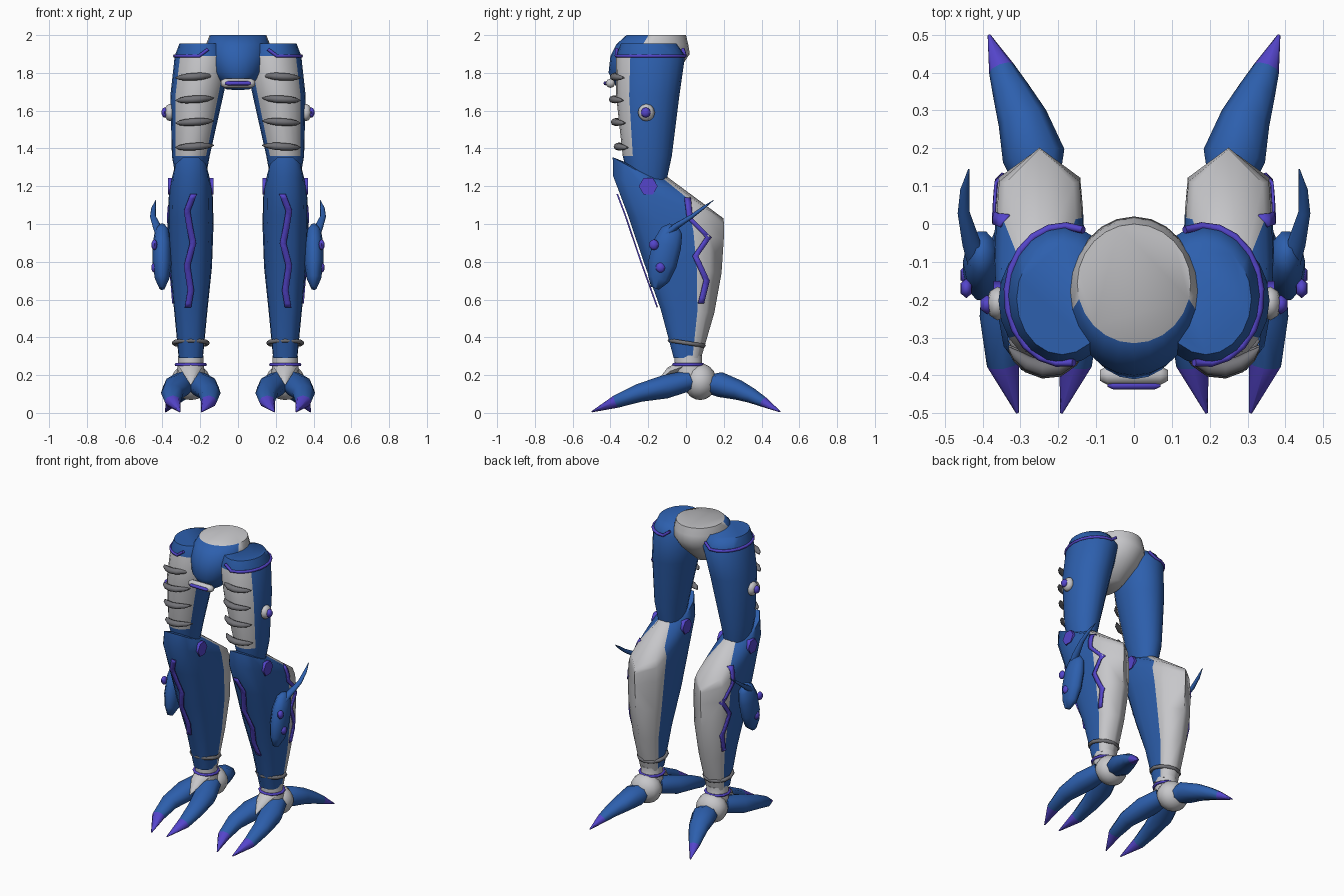
import bpy, bmesh
from math import sin, cos, pi, radians
from mathutils import Vector, Matrix
from mathutils.bvhtree import BVHTree

cube = bpy.data.objects.get("Cube")
if cube:
    bpy.data.objects.remove(cube, do_unlink=True)


def material(name, rgb):
    m = bpy.data.materials.new(name)
    m.use_nodes = True
    m.diffuse_color = (*rgb, 1)
    m.node_tree.nodes["Principled BSDF"].inputs["Base Color"].default_value = (*rgb, 1)
    return m


BLUE = material("blue", (0.026, 0.115, 0.42))
GREY = material("pale grey", (0.57, 0.57, 0.59))
DARK = material("dark grey", (0.17, 0.17, 0.185))
PURPLE = material("purple", (0.09, 0.06, 0.6))


def finish(name, bm, mats, mirror=True, thickness=0):
    """Turn a bmesh into a smooth-shaded object, mirrored for the other leg."""
    bmesh.ops.recalc_face_normals(bm, faces=bm.faces)
    mesh = bpy.data.meshes.new(name)
    bm.to_mesh(mesh)
    bm.free()
    ob = bpy.data.objects.new(name, mesh)
    bpy.context.collection.objects.link(ob)
    for m in mats:
        mesh.materials.append(m)
    bpy.ops.object.select_all(action="DESELECT")
    bpy.context.view_layer.objects.active = ob
    ob.select_set(True)
    bpy.ops.object.shade_smooth_by_angle(angle=radians(65))
    if thickness:
        ob.modifiers.new("thickness", "SOLIDIFY").thickness = thickness
    if mirror:
        ob.modifiers.new("other side", "MIRROR")
    return ob


def circle(n):
    return [(cos(2 * pi * i / n), sin(2 * pi * i / n)) for i in range(n)]


def skin(bm, rings, profile, paint, closed=False):
    """Bridge rings of points; paint(profile height, centre) picks the material."""
    loops = [[bm.verts.new(p) for p in ring] for ring in rings]
    n = len(profile)
    pairs = list(zip(loops, loops[1:] + loops[:1]))
    for a, b in pairs if closed else pairs[:-1]:
        for i in range(n):
            j = (i + 1) % n
            f = bm.faces.new((a[i], a[j], b[j], b[i]))
            f.material_index = paint((profile[i][1] + profile[j][1]) / 2, f.calc_center_median())
    if not closed:
        for loop in (loops[0], loops[-1]):
            f = bm.faces.new(loop)
            f.material_index = paint(1, f.calc_center_median())


def loft(name, rings, mats, profile, paint=lambda s, c: 0, mirror=True):
    """Rings are (centre x, half width, front y, front z, back y, back z)."""
    bm = bmesh.new()
    points = []
    for cx, rx, yf, zf, yb, zb in rings:
        points.append([(cx + rx * u, yf + (yb - yf) * (v + 1) / 2, zf + (zb - zf) * (v + 1) / 2)
                       for u, v in profile])
    skin(bm, points, profile, paint)
    return finish(name, bm, mats, mirror)


def tube(name, path, radii, mats, n=8, flat=1, paint=lambda s, c: 0,
         closed=False, mirror=True):
    """Sweep an oval along a path; flat scales its height."""
    bm = bmesh.new()
    path = [Vector(p) for p in path]
    last = len(path) - 1
    rings = []
    for k, (p, r) in enumerate(zip(path, radii)):
        nxt = path[(k + 1) % len(path)] if closed else path[min(k + 1, last)]
        prv = path[k - 1] if closed else path[max(k - 1, 0)]
        t = (nxt - prv).normalized()
        side = t.cross(Vector((0, 0, 1))).normalized()
        up = side.cross(t)
        rings.append([p + side * r * u + up * r * flat * v for u, v in circle(n)])
    skin(bm, rings, circle(n), paint, closed)
    return finish(name, bm, mats, mirror)


def ball(name, centre, size, mat, seg=10):
    bm = bmesh.new()
    place = Matrix.Translation(centre) @ Matrix.Diagonal((*size, 1))
    bmesh.ops.create_uvsphere(bm, u_segments=seg, v_segments=max(6, seg - 2), radius=1, matrix=place)
    return finish(name, bm, [mat])


def ribbon(name, target, line, width, start, direction):
    """Lay a zigzag plate on a surface by casting each point onto it."""
    tree = BVHTree.FromPolygons([v.co for v in target.data.vertices],
                                [p.vertices for p in target.data.polygons])
    bm = bmesh.new()
    line = [Vector(p) for p in line]
    dense = [a.lerp(b, k / 4) for a, b in zip(line, line[1:]) for k in range(4)] + line[-1:]
    previous = None
    for a, z in dense:
        pair = []
        for off in (-width / 2, width / 2):
            hit = tree.ray_cast(start(a + off, z), direction)[0]
            if hit:
                pair.append(bm.verts.new(hit - direction * 0.01))
        if previous and len(pair) == 2:
            bm.faces.new((previous[0], previous[1], pair[1], pair[0]))
        previous = pair if len(pair) == 2 else None
    finish(name, bm, [PURPLE], thickness=0.008)


# Pelvis: blue front, pale top and back
loft("pelvis", [(0, 0.15, -0.315, 2.0, 0.0, 2.0), (0, 0.17, -0.37, 1.95, 0.012, 1.95),
                (0, 0.174, -0.4, 1.89, 0.02, 1.9), (0, 0.145, -0.41, 1.8, -0.035, 1.82),
                (0, 0.065, -0.36, 1.71, -0.14, 1.72)],
     [BLUE, GREY], circle(24), lambda s, c: int(s > -0.15), mirror=False)
tube("belt_buckle", [(x, -0.4, 1.745) for x in (-0.09, -0.07, 0.07, 0.09)],
     (0.014, 0.025, 0.025, 0.014), [GREY], mirror=False)
tube("buckle_stripe", [(x, -0.426, 1.745) for x in (-0.07, -0.055, 0.055, 0.07)],
     (0.004, 0.011, 0.011, 0.004), [PURPLE], mirror=False)

# Thigh with pale front panel
loft("thigh", [(0.19, 0.12, -0.345, 1.955, -0.05, 1.955), (0.185, 0.15, -0.37, 1.89, -0.005, 1.89),
               (0.218, 0.14, -0.37, 1.68, -0.035, 1.68), (0.25, 0.1, -0.335, 1.36, -0.075, 1.36),
               (0.25, 0.075, -0.3, 1.22, -0.105, 1.22)],
     [BLUE, GREY], circle(20), lambda s, c: int(s < -0.57 and 1.36 < c.z < 1.89))
band = []
for k in range(13):
    a = radians(110 - 210 * k / 12)
    band.append((0.185 + 0.15 * cos(a), -0.187 + 0.182 * sin(a), 1.925 if k in (0, 12) else 1.89))
tube("thigh_band", band, [0.01] * 13, [PURPLE], n=6)

# Ribs across the thigh panel
for k, (z, y) in enumerate([(1.78, -0.37), (1.66, -0.375), (1.54, -0.365), (1.41, -0.35)]):
    path = [(0.23 + 0.1 * t, y + 0.055 * t * t - 0.012, z - 0.006 * t)
            for t in (-1, -0.7, -0.3, 0.1, 0.5, 0.8, 1)]
    tube(f"thigh_rib_{k + 1}", path, (0.004, 0.016, 0.022, 0.022, 0.02, 0.014, 0.003), [DARK], flat=0.9)

# Thigh stud
ball("thigh_stud", (0.36, -0.21, 1.59), (0.03, 0.045, 0.046), GREY, 8)
ball("thigh_stud_tip", (0.388, -0.213, 1.59), (0.02, 0.026, 0.027), PURPLE, 6)

# Shin with pale calf: rounded in front, ridged behind
half = [(0.4, -0.96), (0.8, -0.75), (0.96, -0.4), (1, 0), (0.96, 0.38), (0.9, 0.7)]
shin_profile = half + [(0, 1)] + [(-u, v) for u, v in reversed(half)]
shin = loft("shin", [(0.25, 0.03, -0.28, 1.31, -0.1, 1.25), (0.25, 0.1, -0.4, 1.36, 0.198, 1.03),
                     (0.25, 0.118, -0.398, 1.26, 0.202, 0.995), (0.25, 0.12, -0.318, 1.05, 0.2, 0.92),
                     (0.25, 0.112, -0.232, 0.8, 0.188, 0.74), (0.25, 0.088, -0.14, 0.55, 0.15, 0.53),
                     (0.25, 0.064, -0.068, 0.29, 0.08, 0.29)],
            [BLUE, GREY], shin_profile, lambda s, c: int(s > 0.4))
ribbon("shin_front_stripe", shin,
       [(0.235, 1.16), (0.27, 1.07), (0.255, 0.98), (0.238, 0.9), (0.27, 0.78), (0.25, 0.65), (0.265, 0.56)],
       0.034, lambda a, z: Vector((a, -1, z)), Vector((0, 1, 0)))
ribbon("shin_side_stripe", shin,
       [(0.01, 1.14), (0.02, 1.03), (0.12, 0.93), (0.05, 0.83), (0.11, 0.7), (0.08, 0.58)],
       0.032, lambda a, z: Vector((1, a, z)), Vector((-1, 0, 0)))

# Knee studs on both sides of each knee
for side, x in (("inner", 0.143), ("outer", 0.357)):
    tube(f"knee_stud_{side}", [(x + d, -0.2, 1.2) for d in (-0.014, 0.014)],
         (0.05, 0.05), [PURPLE], n=6)

# Calf pod with horn and studs
tube("calf_pod", [(0.402, -0.165, 0.66), (0.402, -0.145, 0.71), (0.402, -0.125, 0.79), (0.402, -0.1, 0.89),
                  (0.402, -0.075, 0.965), (0.402, -0.065, 0.995)],
     (0.015, 0.038, 0.05, 0.05, 0.038, 0.015), [BLUE], n=10, flat=1.6)
tube("pod_horn", [(0.405, -0.12, 0.93), (0.43, -0.05, 0.99), (0.45, 0.03, 1.04),
                  (0.447, 0.09, 1.085), (0.436, 0.145, 1.125)],
     (0.03, 0.024, 0.016, 0.012, 0.002), [BLUE], flat=0.7)
for k, (y, z) in enumerate([(-0.17, 0.89), (-0.135, 0.77)]):
    ball(f"pod_stud_{k + 1}", (0.443, y, z), (0.018, 0.026, 0.028), PURPLE, 6)


# Ankle rings and cuff
def hoop(name, y, z, r, tilt, thick, mat):
    path = [(0.25 + r * u, y + r * v, z - tilt * v) for u, v in circle(12)]
    tube(name, path, [thick] * 12, [mat], n=6, closed=True)


hoop("ankle_ring", 0.004, 0.37, 0.089, 0.014, 0.012, DARK)
hoop("cuff_ring", 0.012, 0.255, 0.077, 0.0, 0.009, PURPLE)
loft("ankle_cuff", [(0.25, 0.066, -0.06, 0.305, 0.085, 0.305), (0.25, 0.069, -0.06, 0.26, 0.085, 0.26),
                    (0.25, 0.075, -0.06, 0.19, 0.12, 0.19)], [GREY], circle(16))
tube("ankle_tongue", [(0.25, -0.005, 0.25), (0.25, -0.085, 0.22), (0.25, -0.165, 0.15)],
     (0.066, 0.047, 0.003), [GREY], flat=0.5)
ball("heel", (0.25, 0.075, 0.165), (0.105, 0.088, 0.097), GREY, 12)

# Claws with purple tips; the two front ones mirror each other about the ankle
for side, m in (("inner", 1), ("outer", -1)):
    path = [(-0.03, 0.01, 0.17), (-0.072, -0.11, 0.138), (-0.098, -0.25, 0.105),
            (-0.096, -0.37, 0.06), (-0.058, -0.499, 0.006)]
    tube(f"front_claw_{side}", [(0.25 + m * x, y, z) for x, y, z in path],
         (0.07, 0.078, 0.06, 0.043, 0.004), [BLUE, PURPLE], flat=0.8,
         paint=lambda s, c: int(c.y < -0.37))
tube("back_claw", [(0.25, 0.08, 0.155), (0.265, 0.18, 0.15), (0.295, 0.28, 0.12), (0.325, 0.35, 0.09),
                   (0.35, 0.41, 0.058), (0.383, 0.499, 0.006)],
     (0.05, 0.083, 0.066, 0.05, 0.035, 0.004), [BLUE, PURPLE], flat=0.8,
     paint=lambda s, c: int(c.y > 0.41))
